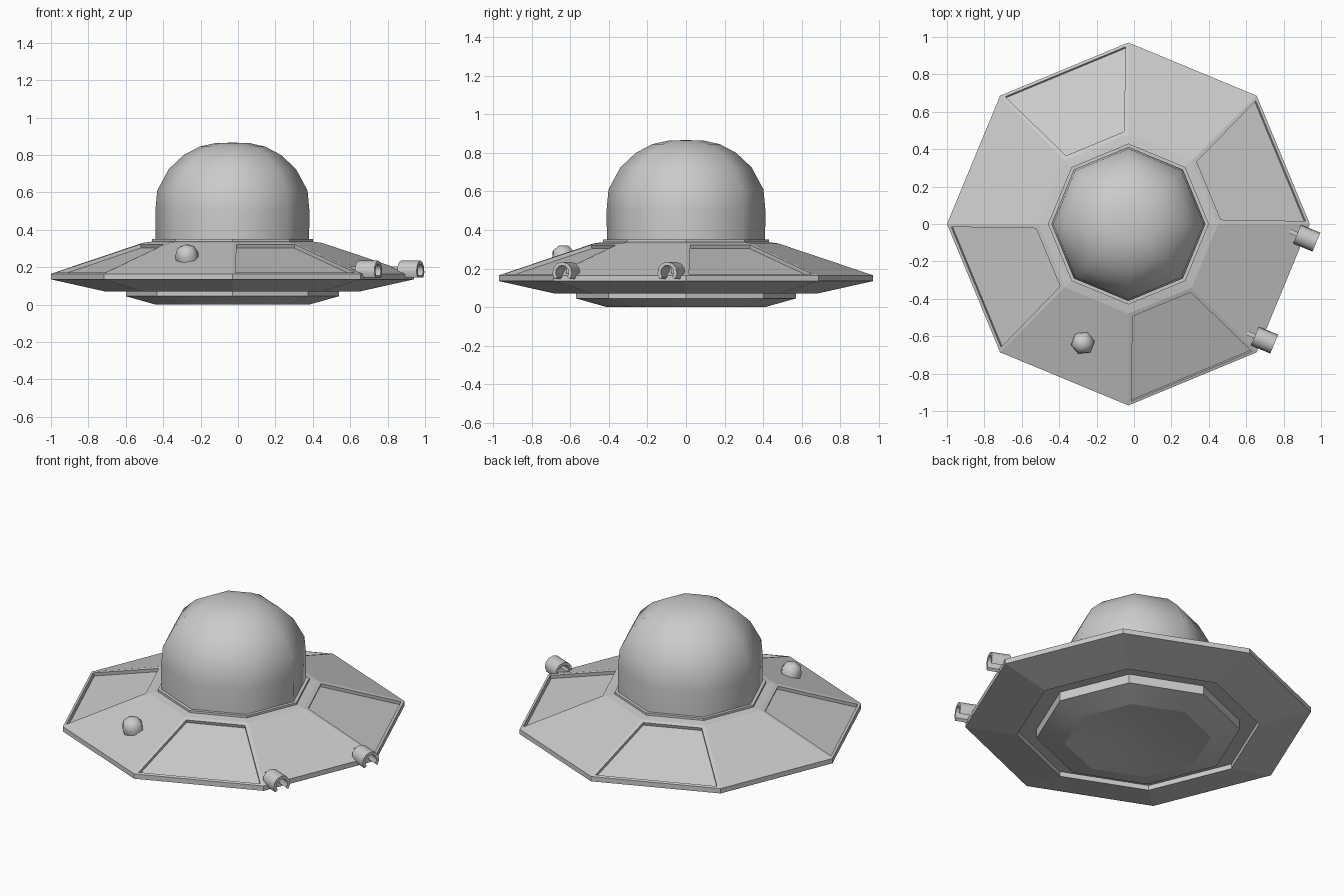
import bpy, bmesh, math
from mathutils import Matrix, Vector

if "Cube" in bpy.data.objects:
    bpy.data.objects.remove(bpy.data.objects["Cube"])

CX = -0.03                       # axis of the saucer
FACE = math.radians(-22.5)       # direction of the flat side carrying the lamps


def finish(name, bm, matrix=Matrix(), smooth=False):
    bmesh.ops.recalc_face_normals(bm, faces=bm.faces)
    me = bpy.data.meshes.new(name)
    bm.to_mesh(me)
    bm.free()
    for p in me.polygons:
        p.use_smooth = smooth
    ob = bpy.data.objects.new(name, me)
    ob.matrix_world = matrix
    bpy.context.collection.objects.link(ob)
    return ob


def lathe(profile, sides, phase=0.0):
    """Revolve (radius, z) points; radius 0 becomes a pole."""
    bm = bmesh.new()
    rings = []
    for r, z in profile:
        n = 1 if r == 0 else sides
        rings.append([bm.verts.new((r * math.cos(phase + 2 * math.pi * i / sides),
                                    r * math.sin(phase + 2 * math.pi * i / sides), z))
                      for i in range(n)])
    for a, b in zip(rings, rings[1:]):
        for i in range(sides):
            j = (i + 1) % sides
            vs = [a[i % len(a)], a[j % len(a)], b[j % len(b)], b[i % len(b)]]
            bm.faces.new(list(dict.fromkeys(vs)))
    return bm


def shade(ob, degrees):
    bpy.ops.object.select_all(action='DESELECT')
    ob.select_set(True)
    bpy.context.view_layer.objects.active = ob
    bpy.ops.object.shade_smooth_by_angle(angle=math.radians(degrees))


axis = Matrix.Translation((CX, 0, 0))

# Saucer hull, with a recess underneath and sunken panels on every other side
hull = lathe([(0, 0.10), (0.68, 0.10), (0.68, 0.07), (0.97, 0.135), (0.97, 0.165),
              (0.48, 0.33), (0.43, 0.337), (0, 0.337)], 8)
bmesh.ops.recalc_face_normals(hull, faces=hull.faces)
panels = []
for f in hull.faces:
    c = f.calc_center_median()
    if f.normal.z > 0.5 and 0.5 < c.xy.length < 0.9:
        side = int((math.degrees(math.atan2(c.y, c.x)) % 360) // 45)
        if side % 2 == 0:
            panels.append(f)
bmesh.ops.inset_individual(hull, faces=panels, thickness=0.028)
bmesh.ops.inset_individual(hull, faces=panels, thickness=0.0005, depth=-0.02)
finish("saucer_hull", hull, axis)

# Underside plate with a shallow dished centre
plate = finish("base_plate", lathe([(0.57, 0.10), (0.57, 0.045), (0.41, 0.0),
                                    (0.22, 0.03), (0, 0.04)], 8), axis)
shade(plate, 14)

# Collar and dome
finish("dome_collar", lathe([(0.43, 0.32), (0.43, 0.35), (0.40, 0.35)], 8), axis)
finish("dome", lathe([(0.41, 0.33), (0.412, 0.50), (0.402, 0.61), (0.34, 0.725),
                      (0.26, 0.80), (0.175, 0.845), (0.09, 0.864), (0, 0.866)], 8),
       axis, smooth=True)

# Small bulb on the front left slope, tilted with the surface
normal = Vector((-0.383 * 0.342, -0.924 * 0.342, 0.94))
tilt = normal.to_track_quat('Z', 'Y').to_matrix().to_4x4()
bulb = lathe([(0, -0.03), (0.058, -0.03), (0.064, 0.02), (0.046, 0.058), (0, 0.075)],
             6, math.pi / 2)
shade(finish("bulb", bulb, Matrix.Translation((-0.272, -0.633, 0.25)) @ tilt), 62)

# Two arched lamp hoods on the rim, each with a small mounting bar
for name, along in (("rear", 0.295), ("front", -0.295)):
    place = axis @ Matrix.Rotation(FACE, 4, 'Z') @ Matrix.Translation((0.91, along, 0.18))
    bm = bmesh.new()
    steps = 8
    sections = []
    for i in range(steps + 1):
        a = math.radians(-40 + 260 * i / steps)
        sections.append([bm.verts.new((x, r * math.cos(a), r * math.sin(a)))
                         for x, r in ((-0.056, 0.055), (0.056, 0.055),
                                      (0.056, 0.037), (-0.056, 0.037))])
    for s, t in zip(sections, sections[1:]):
        for k in range(4):
            bm.faces.new((s[k], s[(k + 1) % 4], t[(k + 1) % 4], t[k]))
    bm.faces.new(sections[0])
    bm.faces.new(sections[-1])
    shade(finish(name + "_lamp_hood", bm, place), 40)

    bar = bmesh.new()
    bmesh.ops.create_cube(bar, size=1, matrix=Matrix.Translation((-0.065, 0, 0.008))
                          @ Matrix.Diagonal((0.07, 0.024, 0.03, 1)))
    finish(name + "_lamp_bar", bar, place)
